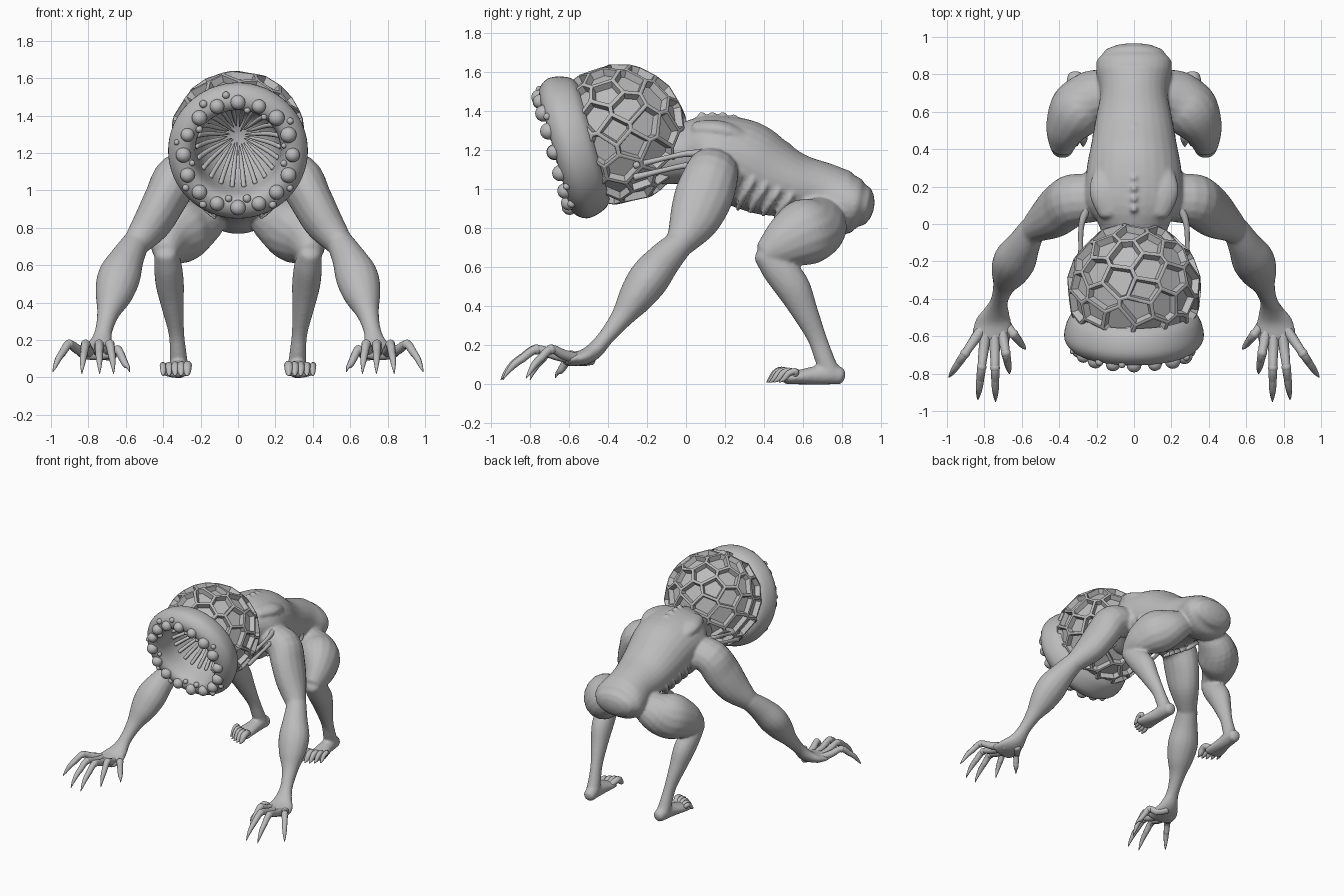
import bpy, bmesh, math, random
from mathutils import Vector, Matrix

random.seed(4)
if "Cube" in bpy.data.objects:
    bpy.data.objects.remove(bpy.data.objects["Cube"])

skin = bpy.data.materials.new("grey_skin")
skin.use_nodes = True
skin.diffuse_color = (0.5, 0.5, 0.5, 1)
skin.node_tree.nodes["Principled BSDF"].inputs["Base Color"].default_value = (0.5, 0.5, 0.5, 1)


def finish(bm, name, smooth=True):
    """Turn a bmesh into a named object."""
    bmesh.ops.recalc_face_normals(bm, faces=bm.faces[:])
    for f in bm.faces:
        f.smooth = smooth
    mesh = bpy.data.meshes.new(name)
    bm.to_mesh(mesh)
    bm.free()
    mesh.materials.append(skin)
    obj = bpy.data.objects.new(name, mesh)
    bpy.context.collection.objects.link(obj)
    return obj


def spline(rows, steps):
    """Catmull-Rom interpolation of rows of numbers."""
    rows = [Vector(r) for r in rows]
    out = []
    for i in range(len(rows) - 1):
        a, b = rows[max(i - 1, 0)], rows[i]
        c, d = rows[i + 1], rows[min(i + 2, len(rows) - 1)]
        for k in range(steps):
            t = k / steps
            out.append(0.5 * (2 * b + (c - a) * t + (2 * a - 5 * b + 4 * c - d) * t * t
                              + (3 * b - a - 3 * c + d) * t ** 3))
    return out + [rows[-1]]


def loft(bm, rows, side=1, n=16, steps=4):
    """Round-ended elliptical tube; each row is x, y, z, width radius, depth radius."""
    rows = [(r[0] * side, *r[1:], *([r[3]] if len(r) == 4 else [])) for r in rows]
    pts = spline(rows, steps)
    pos = [Vector(p[:3]) for p in pts]
    sections = []
    for i, p in enumerate(pts):
        t = (pos[min(i + 1, len(pos) - 1)] - pos[max(i - 1, 0)]).normalized()
        sections.append((pos[i], t, p[3], p[4]))

    def cap(section, sign):
        c, t, a, b = section
        return [(c + t * sign * 0.6 * min(a, b) * math.sin(q), t, a * math.cos(q), b * math.cos(q))
                for q in (0.5, 1.0, 1.4)]
    sections = cap(sections[0], -1)[::-1] + sections + cap(sections[-1], 1)
    rings = []
    for c, t, a, b in sections:
        u = Vector((1, 0, 0)) - t * t.x
        u = u.normalized() if u.length > 0.05 else Vector((0, 1, 0))
        v = t.cross(u)
        rings.append([bm.verts.new(c + u * a * math.cos(math.tau * k / n)
                                   + v * b * math.sin(math.tau * k / n)) for k in range(n)])
    for r, s in zip(rings, rings[1:]):
        for k in range(n):
            bm.faces.new((r[k], r[(k + 1) % n], s[(k + 1) % n], s[k]))
    bm.faces.new(rings[0])
    bm.faces.new(rings[-1])


def ball(bm, centre, radius):
    bmesh.ops.create_icosphere(bm, subdivisions=3, radius=radius, matrix=Matrix.Translation(centre))


# Torso, limbs, ribs and spine, fused into one skin
torso = [(0, -0.14, 1.15, .15, .13), (0, 0, 1.18, .19, .16), (0, .12, 1.185, .26, .195),
         (0, .28, 1.135, .255, .225), (0, .42, 1.065, .23, .205), (0, .56, 1.015, .205, .168),
         (0, .70, .975, .18, .16), (0, .80, .93, .20, .165), (0, .87, .92, .20, .14),
         (0, .90, .915, .175, .11)]
upper_arm = [(.20, .14, 1.10, .11, .13), (.32, .13, 1.07, .125, .14), (.385, .09, .96, .115, .15),
             (.45, .04, .84, .105, .13), (.525, -.02, .74, .08, .085), (.555, -.06, .70, .06, .07)]
forearm = [(.54, -.02, .73, .07, .07), (.59, -.11, .64, .09, .09), (.635, -.19, .54, .115, .105),
           (.665, -.26, .44, .10, .09), (.695, -.33, .34, .06, .058), (.72, -.41, .24, .047, .042),
           (.735, -.47, .17, .07, .044), (.75, -.53, .135, .10, .04), (.765, -.61, .125, .105, .034)]
thigh = [(.16, .71, .85, .11, .13), (.24, .67, .805, .14, .16), (.31, .60, .772, .15, .17),
         (.365, .51, .725, .11, .135), (.385, .42, .67, .07, .08)]
shin = [(.385, .40, .665, .06, .06), (.375, .465, .60, .074, .085), (.365, .545, .50, .076, .09),
        (.35, .605, .38, .06, .07), (.33, .67, .24, .042, .05), (.32, .71, .13, .045, .05),
        (.315, .74, .06, .05, .05)]
foot = [(.31, .79, .04, .045, .045), (.315, .74, .05, .05, .054), (.32, .66, .043, .055, .048),
        (.33, .57, .033, .07, .036), (.335, .51, .027, .078, .028)]
bm = bmesh.new()
loft(bm, torso, n=28)
for s in (1, -1):
    for part in (upper_arm, forearm, thigh, shin, foot):
        loft(bm, part, s)
    # shoulder blade and rib ridges
    loft(bm, [(.12, .06, 1.305, .07, .045), (.15, .18, 1.30, .09, .05), (.13, .30, 1.26, .07, .04)], s)
    for i in range(5):
        y, drop = .25 + .065 * i, .035 * i
        loft(bm, [(.21 - .008 * i, y + .05, 1.15 - drop, .014), (.246 - .012 * i, y + .02, 1.06 - drop * .8, .017),
                  (.215 - .012 * i, y - .02, .98 - drop * .6, .017), (.12, y - .05, .91 - drop * .4, .014)], s, 10)
for i in range(9):
    y = .08 + .055 * i
    ball(bm, (0, y, 1.378 - .65 * max(0, y - .2) ** 1.25), .02)
body = finish(bm, "body")
remesh = body.modifiers.new("fuse", 'REMESH')
remesh.mode = 'VOXEL'
remesh.voxel_size = 0.01
remesh.use_smooth_shade = True
relax = body.modifiers.new("relax", 'SMOOTH')
relax.factor = 0.5
relax.iterations = 6

# Fingers with claws, and toes: base point, then tip, of each digit
fingers = [((.70, -.61, .12), (.665, -.80, .02)), ((.745, -.64, .12), (.74, -.95, .02)),
           ((.80, -.64, .12), (.835, -.94, .02)), ((.84, -.60, .12), (.99, -.82, .03)),
           ((.69, -.53, .13), (.58, -.67, .03))]
for s, label in ((1, "left"), (-1, "right")):
    hand = bmesh.new()
    for base, tip in fingers:
        a, b = Vector(base), Vector(tip)

        def along(t, z, r):
            p = a.lerp(b, t)
            return (p.x, p.y, z, r)
        lift = .03 if base[1] > -.6 else 0
        loft(hand, [along(-.3, .125, .03), along(.1, .148 - lift, .027), along(.36, .176 - lift, .023),
                    along(.5, .168 - lift, .023), along(.68, .125 - lift, .02)], s, 10)
        loft(hand, [along(.64, .136 - lift, .021), along(.8, .1 - lift, .018),
                    along(.93, .055, .01), along(1, tip[2], .002)], s, 8)
        knuckle = along(.42, .176 - lift, 0)
        ball(hand, (knuckle[0] * s, *knuckle[1:3]), .026)
    finish(hand, label + "_fingers")
    toes = bmesh.new()
    for i in range(5):
        x, y, r = .272 + .032 * i, .43 + .004 * i * i, .024 - .0018 * i
        loft(toes, [(x * .6 + .134, .55, .03, r), (x, y + .07, .064, r), (x, y + .035, .055, r),
                    (x, y + .01, .027, r * .8), (x, y - .015, .01, .004)], s, 10)
    finish(toes, label + "_toes")

# Head frame: forward axis of the mouth, tilted slightly down
centre = Vector((0, -.35, 1.28))
forward = Vector((0, -.963, -.27)).normalized()
right = Vector((1, 0, 0))
up = Vector((0, forward.z, -forward.y))


def around(a, r, q):
    return centre + forward * a + (right * math.sin(q) + up * math.cos(q)) * r


# Irregular cell dome: dual of a hull over scattered points, with sunken cells
seeds = bmesh.new()
count = 76
for i in range(count):
    z = 1 - (2 * i + 1) / count
    q = i * math.pi * (3 - math.sqrt(5))
    p = Vector((math.cos(q) * math.sqrt(1 - z * z), math.sin(q) * math.sqrt(1 - z * z), z))
    seeds.verts.new((p + Vector([random.uniform(-.06, .06) for _ in range(3)])).normalized())
bmesh.ops.convex_hull(seeds, input=seeds.verts[:])
bmesh.ops.recalc_face_normals(seeds, faces=seeds.faces[:])
seeds.normal_update()
bm = bmesh.new()
corner = {f: bm.verts.new((f.normal * .6 + f.calc_center_median().normalized() * .4).normalized() * .363)
          for f in seeds.faces}
for v in seeds.verts:
    u = v.co.orthogonal().normalized()
    w = v.co.cross(u)
    ring = sorted(v.link_faces, key=lambda f: math.atan2(corner[f].co.dot(w), corner[f].co.dot(u)))
    bm.faces.new([corner[f] for f in ring])
seeds.free()
bmesh.ops.recalc_face_normals(bm, faces=bm.faces[:])
cells = bm.faces[:]
bmesh.ops.inset_individual(bm, faces=cells, thickness=.012)
bmesh.ops.inset_individual(bm, faces=cells, thickness=.014, depth=-.035)
bmesh.ops.translate(bm, verts=bm.verts[:], vec=centre)
bmesh.ops.bisect_plane(bm, geom=bm.verts[:] + bm.edges[:] + bm.faces[:], plane_co=centre + forward * .18,
                       plane_no=forward, clear_outer=True)
finish(bm, "cell_dome", smooth=False)

# Fleshy lip and throat, revolved around the mouth axis
profile = spline([(.13, .31), (.155, .343), (.21, .367), (.27, .372), (.32, .34), (.338, .29),
                  (.32, .25), (.26, .23), (.14, .22), (.02, .18), (-.08, .09), (-.10, .005)], 3)
bm = bmesh.new()
n = 64
rings = [[bm.verts.new(around(a, r, math.tau * k / n)) for k in range(n)] for a, r in profile]
for r, s in zip(rings, rings[1:]):
    for k in range(n):
        bm.faces.new((r[k], r[(k + 1) % n], s[(k + 1) % n], s[k]))
bm.faces.new(rings[-1])
finish(bm, "mouth_lip")

# Warts around the lip
bm = bmesh.new()
for i in range(16):
    q = math.tau * i / 16
    ball(bm, around(.338, .292, q), random.uniform(.036, .044))
    ball(bm, around(.325, random.choice((.25, .335)), q + .2), random.uniform(.014, .022))
finish(bm, "lip_warts")

# Long teeth lining the throat
bm = bmesh.new()
for i in range(22):
    q = math.tau * (i + .5) / 22
    tip = random.uniform(.03, .06)
    loft(bm, [(*around(.17, .222, q), .013), (*around(.09, .17, q), .013),
              (*around(.02, .10, q), .01), (*around(-.03, tip, q), .003)], n=8)
finish(bm, "throat_teeth")

# Sinews from the head to the shoulders
bm = bmesh.new()
for s in (1, -1):
    for z in (0, -.06):
        loft(bm, [(.28, -.26, 1.12 + z, .018), (.285, -.12, 1.155 + z, .013), (.28, 0, 1.18 + z, .016),
                  (.25, .09, 1.18 + z, .025)], s, 8)
finish(bm, "neck_sinews")
